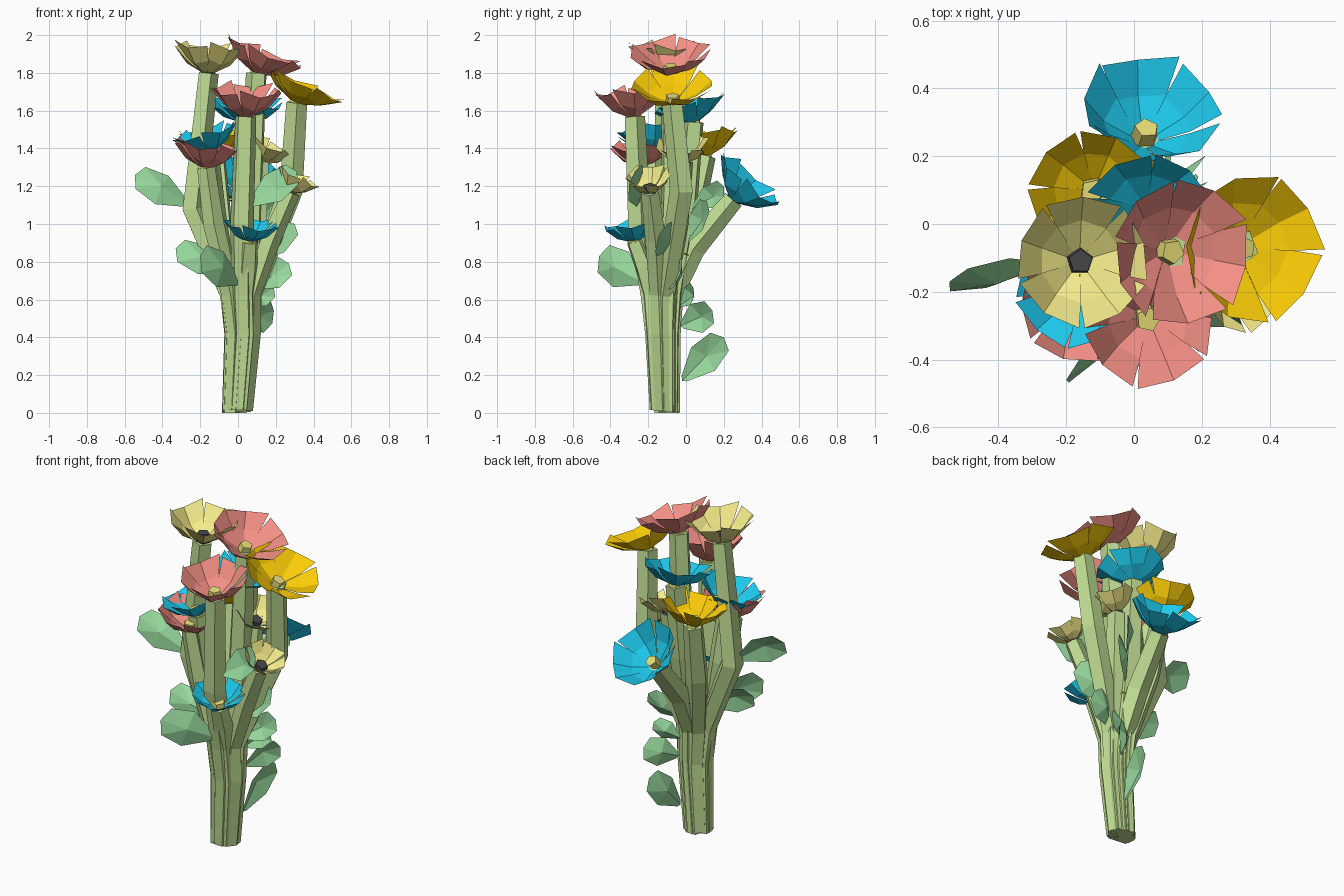
import bpy, bmesh, math
from mathutils import Vector

if "Cube" in bpy.data.objects:
    bpy.data.objects.remove(bpy.data.objects["Cube"])

V = Vector


def material(name, r, g, b):
    m = bpy.data.materials.new(name)
    m.diffuse_color = [(c / 255) ** 2.2 for c in (r, g, b)] + [1.0]
    m.use_nodes = True
    m.node_tree.nodes["Principled BSDF"].inputs["Base Color"].default_value = m.diffuse_color
    return m


MATS = {
    "cream": material("cream", 245, 236, 138),
    "pink": material("pink", 243, 142, 132),
    "yellow": material("yellow", 252, 204, 15),
    "blue": material("blue", 35, 200, 236),
    "stem": material("stem_green", 190, 220, 146),
    "leaf": material("leaf_green", 150, 216, 156),
    "dark": material("dark_centre", 72, 72, 76),
    "pale": material("pale_centre", 232, 222, 118),
}


def finish(bm, name, mat):
    me = bpy.data.meshes.new(name)
    bm.to_mesh(me)
    bm.free()
    me.materials.append(MATS[mat])
    bpy.context.collection.objects.link(bpy.data.objects.new(name, me))


def frame(n):
    n = V(n).normalized()
    x = V((0, 1, 0)).cross(n).normalized()
    return x, n.cross(x), n


def tube(name, path, radii, mat, twist=0.0, sides=5):
    """Low-poly tube through the path points, capped at both ends."""
    bm = bmesh.new()
    path = [V(p) for p in path]
    rings = []
    for i, p in enumerate(path):
        t = path[min(i + 1, len(path) - 1)] - path[max(i - 1, 0)]
        x, y, _ = frame((0, 0, 1) if i == 0 else t)
        rings.append([bm.verts.new(p + radii[i] * (x * math.cos(a) + y * math.sin(a)))
                      for a in (twist + math.tau * k / sides for k in range(sides))])
    for a, b in zip(rings, rings[1:]):
        for k in range(sides):
            j = (k + 1) % sides
            bm.faces.new((a[k], a[j], b[j], b[k]))
    bm.faces.new(rings[0][::-1])
    bm.faces.new(rings[-1])
    finish(bm, name, mat)


def flower(name, c, n, r, h, mat, centre, turn):
    """Five creased, slightly twisted petals in an open cup, with a small pentagonal centre."""
    x, y, n = frame(n)
    c = V(c)
    bm = bmesh.new()

    def pt(rad, ang, z):
        return bm.verts.new(c + r * rad * (x * math.cos(ang) + y * math.sin(ang)) + n * h * z)

    for k in range(5):
        a = turn + math.tau * k / 5
        i0, i1, i2 = (pt(0.17, a + d, 0.0) for d in (-0.62, 0, 0.62))
        m0, m1, m2 = (pt(0.64, a + d, z) for d, z in ((-0.64, 0.5), (0, 0.3), (0.64, 0.42)))
        o0, o1, o2 = (pt(rad, a + d, z) for d, rad, z in
                      ((-0.59, 1.04, 1.1), (0, 1.0, 0.85), (0.59, 1.04, 0.95)))
        for f in ((i0, m0, m1, i1), (i1, m1, m2, i2), (m0, o0, o1, m1), (m1, o1, o2, m2)):
            bm.faces.new(f)
    finish(bm, name + "_petals", mat)
    tube(name + "_centre", [c - n * 0.01, c + n * h * 0.35], [0.042, 0.036], centre, turn)


def leaf(name, base, tip, w, side=(0, 0, 1), mat="leaf"):
    """Broad leaf folded along its spine."""
    base, tip = V(base), V(tip)
    d = tip - base
    n = d.cross(V(side)).normalized()
    s = n.cross(d).normalized()
    bm = bmesh.new()
    spine = [bm.verts.new(base + d * u + n * q) for u, q in ((0, 0), (0.55, -0.035), (1, 0))]
    for sg in (-1, 1):
        a, b, e = (bm.verts.new(base + d * u + s * w * v * sg)
                   for u, v in ((0.05, 0.12), (0.5, 0.52), (0.9, 0.4)))
        bm.faces.new((spine[0], spine[1], b, a))
        bm.faces.new((spine[1], e, b))
        bm.faces.new((spine[1], spine[2], e))
    finish(bm, name, mat)


# Flowers: colour, base, facing, radius, cup height, stem elbow
FLOWERS = [
    ("cream", (-0.16, -0.11, 1.80), (0.06, 0.0, 1), 0.19, 0.15, (-0.24, -0.1, 1.08)),
    ("pink", (0.10, -0.08, 1.80), (0.36, -0.05, 0.93), 0.21, 0.125, (0.07, -0.07, 1.2)),
    ("yellow", (0.31, -0.07, 1.645), (0.42, -0.03, 0.91), 0.215, 0.11, (0.28, -0.02, 1.18)),
    ("pink", (0.04, -0.275, 1.57), (0.04, -0.15, 1), 0.185, 0.15, (0.02, -0.25, 1.0)),
    ("blue", (0.04, 0.04, 1.54), (0.02, -0.25, 1), 0.19, 0.11, (0.03, 0.0, 1.1)),
    ("blue", (0.03, 0.25, 1.13), (0.15, 0.65, 0.75), 0.2, 0.15, (0.01, 0.04, 0.87)),
    ("yellow", (-0.12, 0.10, 1.36), (-0.05, -0.08, 1), 0.18, 0.13, (-0.09, 0.02, 1.0)),
    ("pink", (-0.17, -0.22, 1.3), (0.1, -0.1, 1), 0.175, 0.13, (-0.13, -0.19, 1.0)),
    ("blue", (-0.15, -0.18, 1.38), (-0.25, -0.1, 0.95), 0.17, 0.12, (-0.12, -0.15, 1.05)),
    ("cream", (0.12, -0.01, 1.33), (0.4, -0.1, 0.9), 0.14, 0.11, (0.10, -0.04, 1.0)),
    ("cream", (0.28, -0.19, 1.17), (0.45, -0.08, 0.88), 0.12, 0.1, (0.17, -0.16, 0.92)),
    ("blue", (0.06, -0.27, 0.91), (0.1, -0.2, 1), 0.145, 0.1, (0.05, -0.22, 0.78)),
    ("yellow", (0.0, -0.03, 0.80), (0.05, 0.2, 1), 0.08, 0.05, (0.0, -0.06, 0.72)),
]
for i, (col, c, n, r, h, mid) in enumerate(FLOWERS):
    nm = f"{col}_flower_{i + 1}"
    flower(nm, c, n, r, h, col, "dark" if col == "cream" else "pale", 0.3 + i * 0.77)
    # Stem spreads from the tied bundle out to its flower
    out = V((mid[0], mid[1] + 0.12, 0)).normalized()
    foot = V((-0.005, -0.115, 0.005 * (i % 4))) + out * 0.035
    neck = V((0.022, -0.125, 0.42)) + out * 0.045
    waist = V((0.012, -0.13, 0.63)) + out * 0.062
    q = 0.058 if i < 7 else 0.05
    tube(f"stem_{i + 1}", [foot, neck, waist, mid, c],
         [0.05, 0.055, q, q + 0.008, q], "stem", i * 0.5)

# Leaves: base, tip, width, side direction
LEAVES = [
    ((-0.26, -0.12, 1.10), (-0.545, -0.17, 1.26), 0.18, (0, 0.4, 1)),
    ((0.06, -0.25, 1.10), (0.31, -0.27, 1.28), 0.18, (0, 0.4, 1)),
    ((0.01, -0.23, 0.69), (-0.20, -0.46, 0.83), 0.2, (0, 0.2, 1)),
    ((-0.04, -0.14, 0.75), (-0.33, -0.18, 0.87), 0.17, (0, 0.4, 1)),
    ((0.09, -0.12, 0.80), (0.30, -0.10, 1.0), 0.17, (0, 0.6, 1)),
    ((0.08, -0.10, 0.66), (0.27, -0.02, 0.79), 0.15, (0, 0.3, 1)),
    ((0.07, -0.03, 0.46), (0.19, 0.14, 0.54), 0.16, (0.2, 0, 1)),
    ((0.05, -0.02, 0.17), (0.11, 0.20, 0.40), 0.17, (0.1, 0, 1)),
    ((0.06, 0.0, 0.90), (0.20, 0.11, 1.12), 0.13, (0, 0, 1)),
    ((0.06, -0.03, 0.57), (0.19, 0.04, 0.66), 0.11, (0, 0, 1)),
    ((0.08, 0.03, 1.08), (0.21, 0.20, 1.20), 0.12, (0, 0, 1)),
]
for i, (b, t, w, s) in enumerate(LEAVES):
    leaf(f"leaf_{i + 1}", b, t, w, s)
